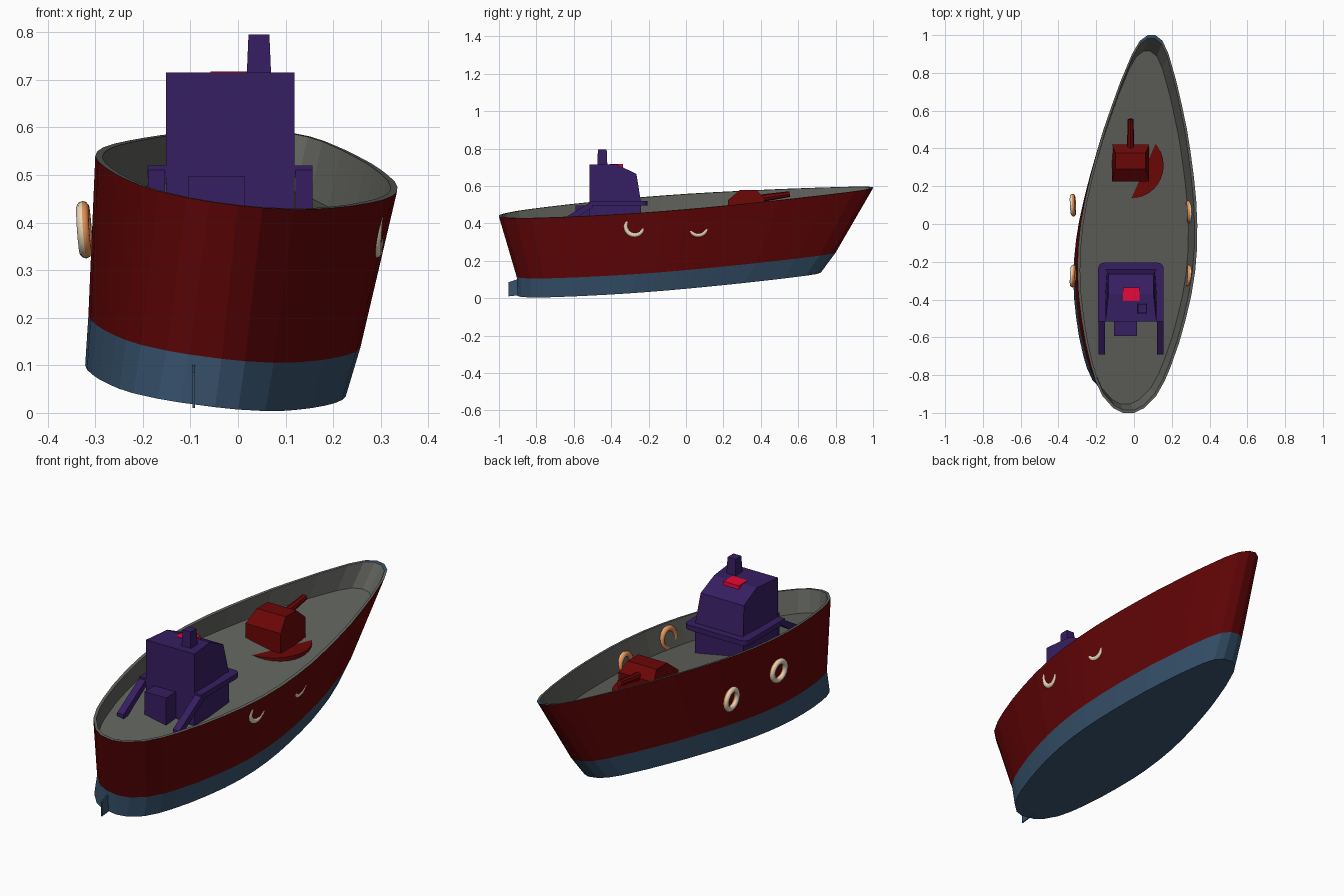
import bpy, bmesh, math

if "Cube" in bpy.data.objects:
    bpy.data.objects.remove(bpy.data.objects["Cube"])

def mat(name, r, g, b):
    m = bpy.data.materials.new(name)
    m.diffuse_color = (r, g, b, 1)
    m.use_nodes = True
    m.node_tree.nodes["Principled BSDF"].inputs["Base Color"].default_value = m.diffuse_color
    return m

HULL = mat("hull red", .125, .0015, .002)
KEEL = mat("keel blue", .038, .084, .15)
DECK = mat("deck grey", .12, .125, .11)
PURPLE = mat("cabin purple", .037, .013, .122)
GUN = mat("turret red", .145, .002, .002)
LAMP = mat("lamp red", .83, .003, .042)
CREAM = mat("ring cream", .8, .67, .48)
ORANGE = mat("ring orange", .83, .3, .1)

def build(name, verts, faces, mats, idx=None):
    me = bpy.data.meshes.new(name)
    me.from_pydata(verts, [], faces)
    for m in mats:
        me.materials.append(m)
    if idx:
        for p, i in zip(me.polygons, idx):
            p.material_index = i
    bm = bmesh.new()
    bm.from_mesh(me)
    bmesh.ops.recalc_face_normals(bm, faces=bm.faces)
    bm.to_mesh(me)
    bm.free()
    ob = bpy.data.objects.new(name, me)
    bpy.context.collection.objects.link(ob)
    return ob

def prism(name, xc, pts, m):
    """Side profile of (y, z, half width) points spanned across x."""
    n = len(pts)
    v = [(xc - w, y, z) for y, z, w in pts] + [(xc + w, y, z) for y, z, w in pts]
    f = [list(range(n)), list(range(n, 2 * n))]
    f += [(i, (i + 1) % n, n + (i + 1) % n, n + i) for i in range(n)]
    return build(name, v, f, [m])

def box(name, x, y, z, m, inset=0):
    cx, w = (x[0] + x[1]) / 2, (x[1] - x[0]) / 2
    return prism(name, cx, [(y[0], z[0], w), (y[1], z[0], w),
                            (y[1] - inset, z[1], w - inset), (y[0] + inset, z[1], w - inset)], m)

# Hull: loops on planes tilted by pitch and roll
STATIONS = [(0, .03), (.012, .08), (.045, .143), (.085, .184), (.125, .213), (.1875, .25),
            (.25, .278), (.3125, .3), (.375, .313), (.4375, .316), (.5, .31), (.5625, .296),
            (.625, .275), (.6875, .25), (.75, .222), (.8125, .187), (.875, .15), (.95, .097),
            (.985, .06), (1, .02)]

def loop(y0, y1, width, x0, a, fullness=1, roll=.135):
    pts = []
    for s in (1, -1):
        for t, h in STATIONS[::s]:
            y = y0 + (y1 - y0) * t
            x = x0 + (.067 if y > 0 else .056) * y + s * width * (h / .316) ** fullness
            pts.append((x, y, a + .084 * y - roll * x))
    return pts

loops = [loop(-.9, .72, .272, -.035, .081, .85),   # bottom
         loop(-.905, .80, .284, -.018, .185, .9),   # painted waterline
         loop(-1, 1, .315, .026, .52),              # outer rim
         loop(-.985, .982, .300, .026, .52),        # inner rim
         loop(-.952, .915, .286, .008, .412, 1, .19)]  # deck edge
n = len(loops[0])
verts = [p for l in loops for p in l]
faces, idx = [list(range(n))], [0]
for k, mi in enumerate((0, 1, 2, 2)):
    for i in range(n):
        j = (i + 1) % n
        faces.append((k * n + i, k * n + j, (k + 1) * n + j, (k + 1) * n + i))
        bow_cap = k == 2 and verts[k * n + i][1] > .965 and verts[k * n + j][1] > .965
        idx.append(0 if bow_cap else mi)
faces.append([4 * n + i for i in range(n)])
idx.append(2)
build("hull", verts, faces, [KEEL, HULL, DECK], idx)

# Rudder
prism("rudder", -.093, [(-.95, .01, .003), (-.86, .02, .003), (-.86, .115, .003), (-.95, .085, .003)], KEEL)

# Cabin
CX = -.016
prism("cabin", CX, [(-.515, .355, .135), (-.515, .715, .135), (-.37, .715, .118),
                    (-.265, .665, .12), (-.24, .51, .135), (-.24, .355, .135)], PURPLE)
ledge = box("cabin_ledge", (-.19, .157), (-.515, -.205), (.495, .52), PURPLE)
bm = bmesh.new()
bm.from_mesh(ledge.data)
corners = [e for e in bm.edges if all(v.co.y > -.3 for v in e.verts)
           and abs(e.verts[0].co.z - e.verts[1].co.z) > .01]
bmesh.ops.bevel(bm, geom=corners, offset=.03, segments=3, affect='EDGES', profile=.5)
bm.to_mesh(ledge.data)
bm.free()
for s, name in ((-1, "left_stair_rail"), (1, "right_stair_rail")):
    prism(name, CX + s * .155, [(-.5, .52, .018), (-.69, .405, .018),
                                (-.69, .365, .018), (-.5, .485, .018)], PURPLE)
box("rear_locker", (-.105, .015), (-.592, -.51), (.36, .497), PURPLE)
box("chimney", (.018, .07), (-.475, -.42), (.70, .795), PURPLE, .004)
box("roof_lamp", (-.06, .03), (-.41, -.335), (.685, .717), LAMP, .002)

# Gun turret with base disc and barrel
TX, TY = -.018, .31
disc = [(TX + .175 * math.cos(a), TY + .175 * math.sin(a))
        for a in (2 * math.pi * i / 32 for i in range(32))]
build("turret_base", [(x, y, z) for z in (.395, .426) for x, y in disc],
      [list(range(32)), list(range(32, 64))] +
      [(i, (i + 1) % 32, 32 + (i + 1) % 32, 32 + i) for i in range(32)], [GUN])
prism("turret", TX, [(.225, .41, .098), (.225, .525, .098), (.29, .58, .08),
                     (.375, .58, .08), (.42, .535, .098), (.42, .41, .098)], GUN)
ring = [(math.cos(math.pi * i / 4), math.sin(math.pi * i / 4)) for i in range(8)]
bv = [(TX + r * c, y - r * s * .2, z + r * s)
      for y, z, r in ((.37, .53, .021), (.555, .557, .015)) for c, s in ring]
build("gun_barrel", bv, [list(range(8)), list(range(8, 16))] +
      [(i, (i + 1) % 8, 8 + (i + 1) % 8, 8 + i) for i in range(8)], [GUN])

# Life rings: cream outboard side, orange inboard side
for i, (x, y) in enumerate(((-.323, .10), (-.323, -.275), (.292, .065), (.292, -.275))):
    side = 1 if x < 0 else -1
    bpy.ops.mesh.primitive_torus_add(major_segments=24, minor_segments=10,
                                     major_radius=.047, minor_radius=.0135,
                                     location=(x, y, .385),
                                     rotation=(0, math.radians(90 - 4 * side), math.radians(3 if y > 0 else -3)))
    ob = bpy.context.object
    ob.name = "life_ring_%d" % (i + 1)
    ob.data.materials.append(CREAM)
    ob.data.materials.append(ORANGE)
    for p in ob.data.polygons:
        p.material_index = 1 if p.center.z * side > -.002 else 0
    bpy.ops.object.shade_smooth_by_angle(angle=math.radians(40))
